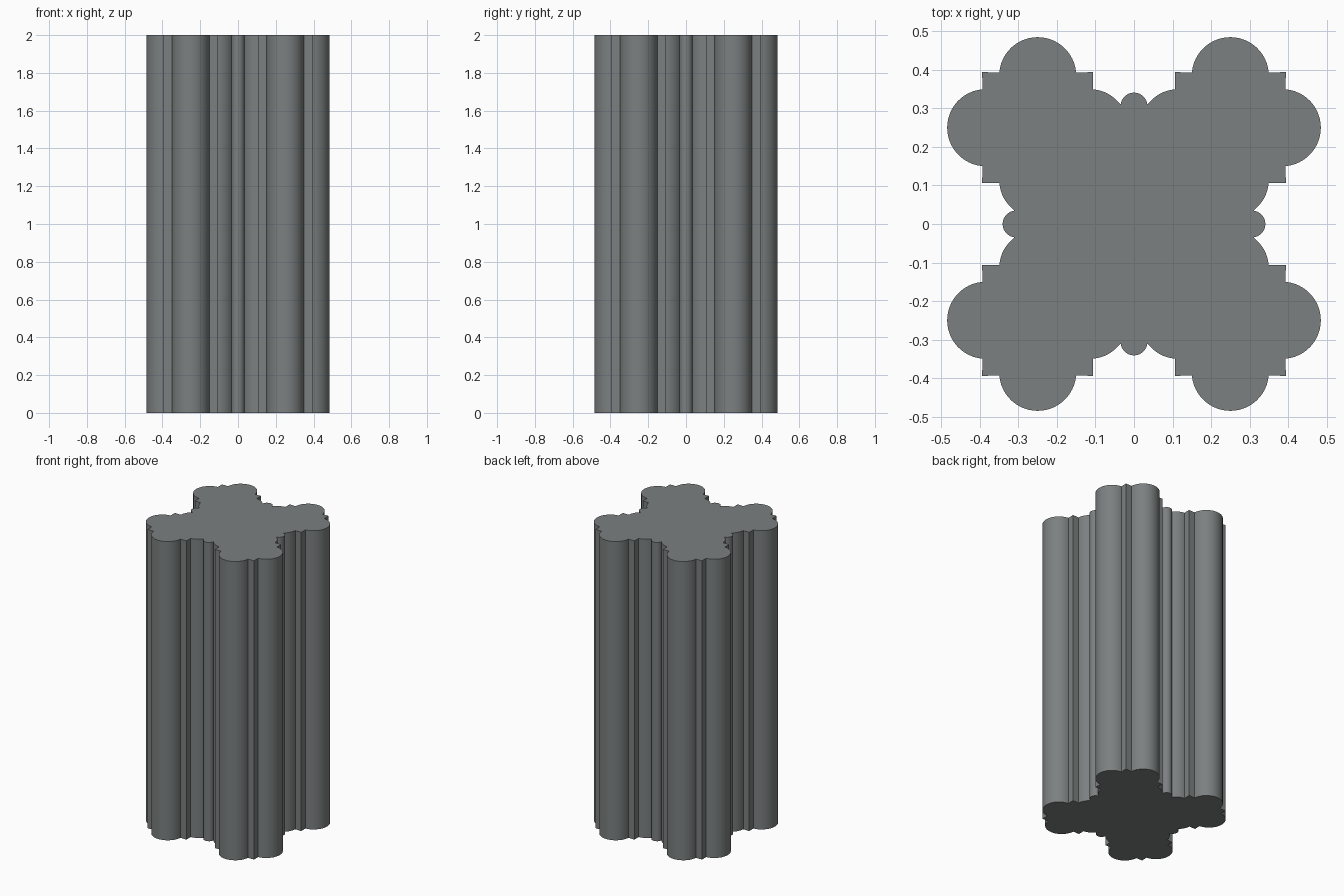
import bpy, bmesh
from math import cos, sin, radians
from mathutils import Matrix, Vector

cube = bpy.data.objects.get("Cube")
if cube:
    bpy.data.objects.remove(cube, do_unlink=True)

HEIGHT = 2.0
SHAFT = 0.25       # centre of each corner shaft
LOBE = 0.135       # offset of a lobe from its shaft centre
RADIUS = 0.1
HALF = 0.144       # half width of the square behind the lobes


def arc(cx, cy, r, start, end, steps):
    """Points along a circular arc, angles in degrees."""
    angles = [radians(start + (end - start) * i / steps) for i in range(steps + 1)]
    return [Vector((cx + r * cos(a), cy + r * sin(a), 0)) for a in angles]


# Quarter outline: small bead, inner lobe, stepped corners, two outer lobes
lo, hi = SHAFT - HALF, SHAFT + HALF
quarter = arc(0.306, 0, 0.035, -86, 86, 16)
quarter += arc(SHAFT, SHAFT - LOBE, RADIUS, -53, -5, 8)
quarter += [Vector((hi, lo, 0))]
quarter += arc(SHAFT + LOBE, SHAFT, RADIUS, -85, 85, 24)
quarter += [Vector((hi, hi, 0))]
quarter += arc(SHAFT, SHAFT + LOBE, RADIUS, 5, 175, 24)
quarter += [Vector((lo, hi, 0))]
quarter += arc(SHAFT - LOBE, SHAFT, RADIUS, 95, 143, 8)

# Full outline by turning the quarter about the axis
outline = []
for k in range(4):
    turn = Matrix.Rotation(radians(90 * k), 3, 'Z')
    outline += [turn @ p for p in quarter]

# Extrude the outline into the clustered pillar
bm = bmesh.new()
base = bm.faces.new([bm.verts.new(p) for p in outline])
top = bmesh.ops.extrude_face_region(bm, geom=[base], use_keep_orig=True)
bmesh.ops.translate(bm, vec=(0, 0, HEIGHT),
                    verts=[g for g in top["geom"] if isinstance(g, bmesh.types.BMVert)])
bmesh.ops.recalc_face_normals(bm, faces=bm.faces)
mesh = bpy.data.meshes.new("pillar_shaft")
bm.to_mesh(mesh)
bm.free()
pillar = bpy.data.objects.new("pillar_shaft", mesh)
bpy.context.collection.objects.link(pillar)

# Grey stone
stone = bpy.data.materials.new("grey stone")
stone.use_nodes = True
colour = (0.2, 0.215, 0.215, 1)
stone.diffuse_color = colour
stone.node_tree.nodes["Principled BSDF"].inputs["Base Color"].default_value = colour
mesh.materials.append(stone)

bpy.ops.object.select_all(action='DESELECT')
pillar.select_set(True)
bpy.context.view_layer.objects.active = pillar
bpy.ops.object.shade_smooth_by_angle(angle=radians(30))
